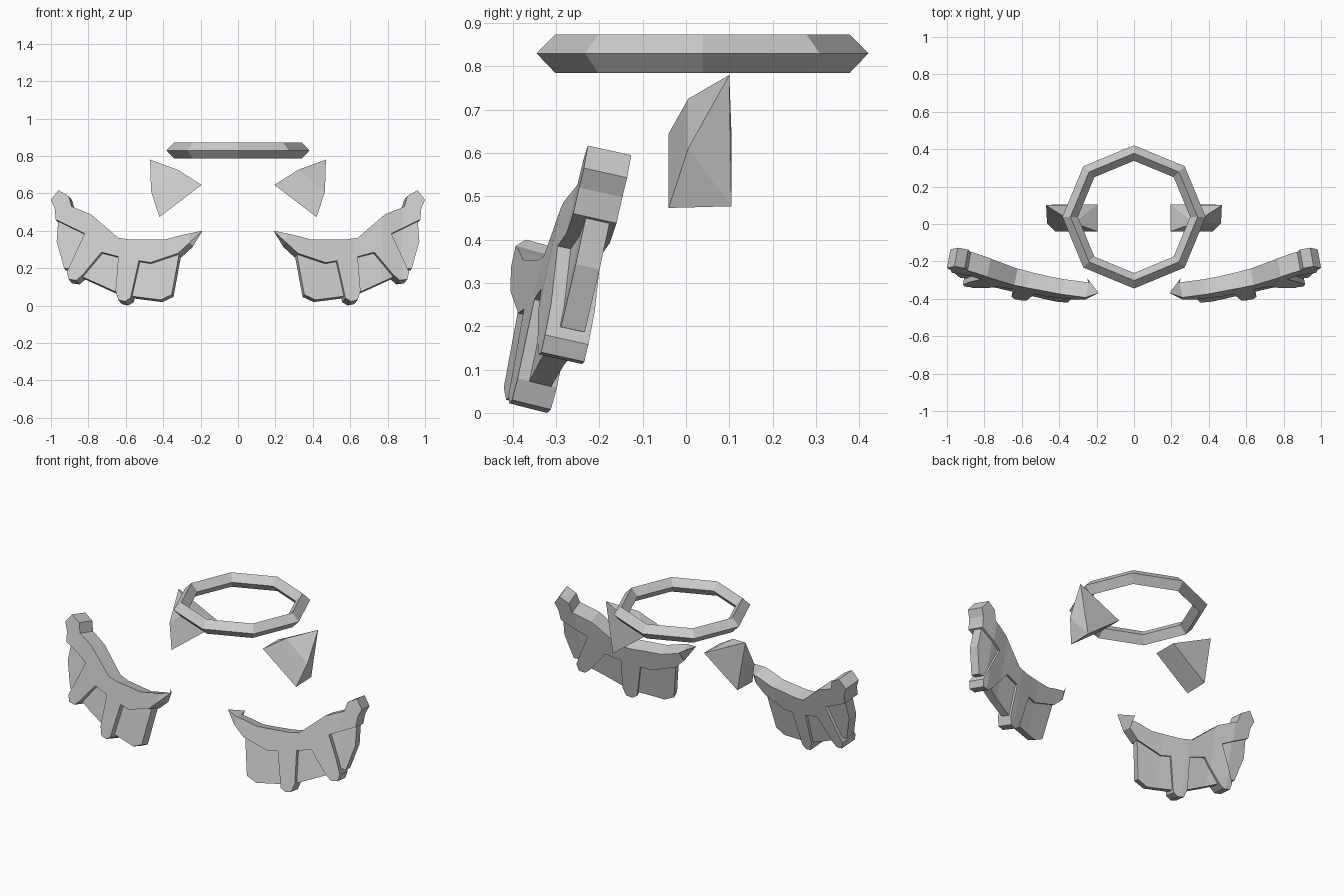
import bpy, bmesh, math
from mathutils import Vector

old = bpy.data.objects.get("Cube")
if old:
    bpy.data.objects.remove(old)

grey = bpy.data.materials.new("light_grey")
grey.use_nodes = True
colour = (0.6, 0.6, 0.6, 1)
grey.diffuse_color = colour
grey.node_tree.nodes["Principled BSDF"].inputs["Base Color"].default_value = colour


def finish(bm, name, mirrored=True):
    bmesh.ops.recalc_face_normals(bm, faces=bm.faces)
    mesh = bpy.data.meshes.new(name)
    bm.to_mesh(mesh)
    bm.free()
    mesh.materials.append(grey)
    obj = bpy.data.objects.new(name, mesh)
    bpy.context.scene.collection.objects.link(obj)
    if mirrored:
        mod = obj.modifiers.new("mirror", 'MIRROR')
        mod.use_mirror_merge = False
    return obj


# Plan curve of the front of the guards at ground level: x, y
CURVE = [(0.19, -0.457), (0.26, -0.478), (0.47, -0.438), (0.62, -0.41),
         (0.77, -0.393), (0.88, -0.367), (1.0, -0.36)]
LEAN = 0.22


def front_y(x):
    for (x0, y0), (x1, y1) in zip(CURVE, CURVE[1:]):
        if x <= x1:
            break
    return y0 + (y1 - y0) * (x - x0) / (x1 - x0)


def guard_part(name, outline, start, end):
    """Bend an x-z outline onto the curve, filling depth start..end."""
    bm = bmesh.new()
    bm.faces.new([bm.verts.new((x, 0, z)) for x, z in outline])
    for x, _ in CURVE[1:-1]:
        bmesh.ops.bisect_plane(bm, geom=bm.verts[:] + bm.edges[:] + bm.faces[:],
                               plane_co=(x, 0, 0), plane_no=(1, 0, 0))
    front = bm.verts[:]
    ext = bmesh.ops.extrude_face_region(bm, geom=bm.faces[:], use_keep_orig=True)
    back = [v for v in ext["geom"] if isinstance(v, bmesh.types.BMVert)]
    for verts, depth in ((front, start), (back, end)):
        for v in verts:
            x, z = v.co.x, v.co.z
            thick = 0.08 + 0.02 * min(1, max(0, (x - 0.5) / 0.3))
            side = 0.06 if x < 0.22 else -0.018
            v.co = Vector((x, front_y(x) + LEAN * z, z)) \
                + depth * Vector((side, thick, -0.022))
    return finish(bm, name)


# Side guards: raised frame with two struts, and three recessed panels
guard_part("guard_frame", [
    (0.19, 0.40), (0.32, 0.28), (0.47, 0.23), (0.53, 0.24), (0.575, 0.04),
    (0.605, 0.022), (0.64, 0.03), (0.655, 0.08), (0.64, 0.262), (0.73, 0.285),
    (0.83, 0.165), (0.865, 0.135), (0.905, 0.14), (0.915, 0.18), (0.82, 0.385),
    (0.975, 0.46), (0.98, 0.52), (1.0, 0.565), (0.96, 0.617), (0.905, 0.585),
    (0.89, 0.53), (0.785, 0.487), (0.64, 0.362), (0.575, 0.353),
    (0.39, 0.353), (0.31, 0.375)], 0, 1)
guard_part("inner_panel", [
    (0.315, 0.31), (0.36, 0.065), (0.42, 0.037), (0.6, 0.06), (0.6, 0.27),
    (0.47, 0.27)], 0.3, 0.85)
guard_part("middle_panel", [
    (0.62, 0.29), (0.62, 0.075), (0.66, 0.08), (0.87, 0.175), (0.74, 0.31)],
    0.3, 0.85)
guard_part("outer_panel", [
    (0.965, 0.48), (0.8, 0.4), (0.88, 0.205), (0.935, 0.205), (0.975, 0.35)],
    0.3, 0.85)

# Pointed wedges below the ring
bm = bmesh.new()
for p in [(0.195, -0.04, 0.645), (0.195, 0.105, 0.645), (0.32, 0.005, 0.725),
          (0.47, 0.1, 0.78), (0.42, -0.04, 0.473), (0.42, 0.105, 0.477),
          (0.465, 0.005, 0.61)]:
    bm.verts.new(p)
bmesh.ops.convex_hull(bm, input=bm.verts[:])
finish(bm, "wedge")

# Eight-sided ring with a diamond cross-section
bm = bmesh.new()
SIDES = 8
loops = []
for i in range(SIDES):
    a = math.tau * i / SIDES
    loops.append([bm.verts.new((r * math.cos(a), 0.038 + r * math.sin(a), z))
                  for r, z in ((0.383, 0.83), (0.34, 0.873),
                               (0.3, 0.83), (0.34, 0.785))])
for i in range(SIDES):
    a, b = loops[i], loops[(i + 1) % SIDES]
    for j in range(4):
        k = (j + 1) % 4
        bm.faces.new((a[j], b[j], b[k], a[k]))
finish(bm, "ring", mirrored=False)
